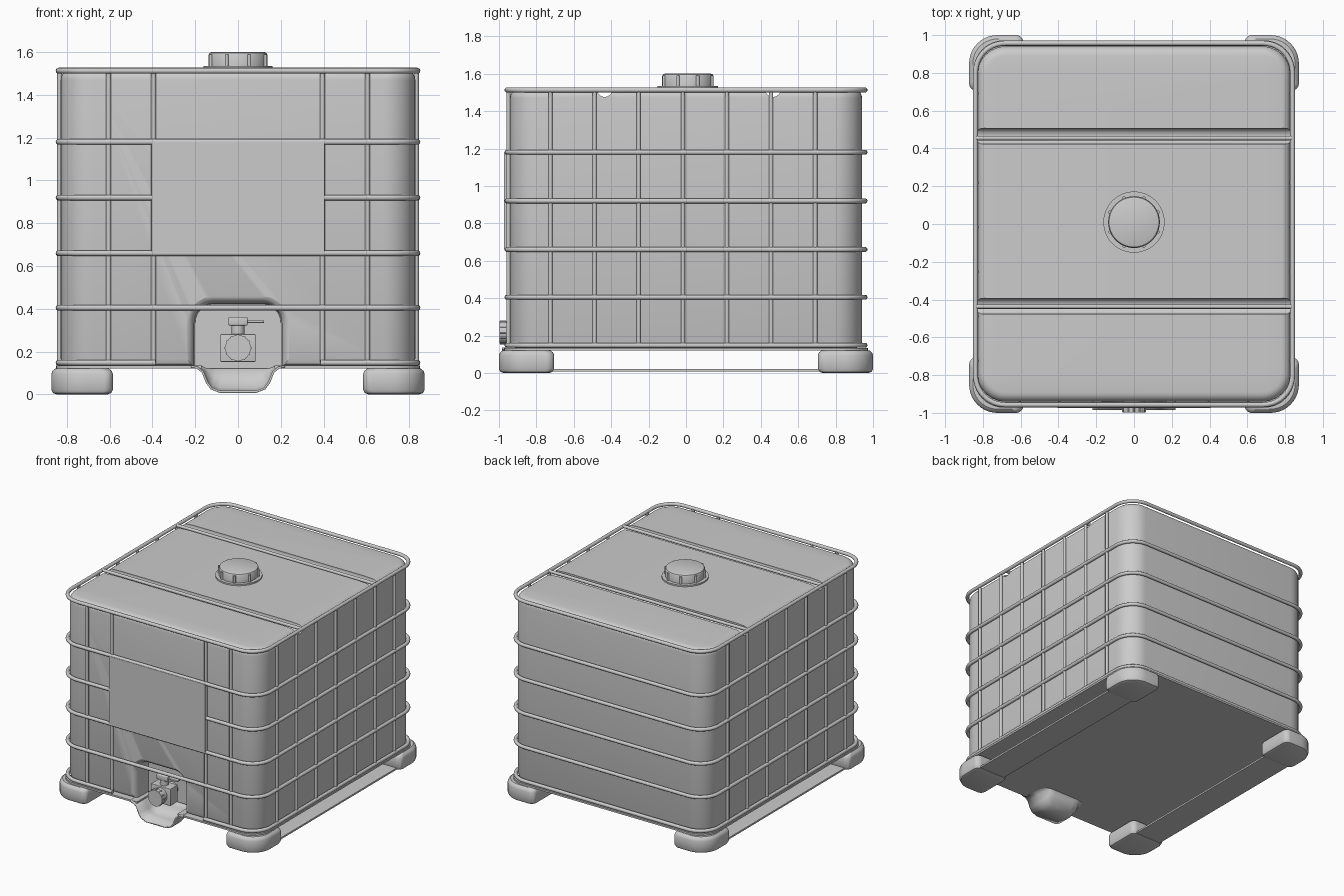
import bpy, bmesh, math
from mathutils import Matrix, Vector

if "Cube" in bpy.data.objects:
    bpy.data.objects.remove(bpy.data.objects["Cube"])


def finish(name, bm, angle=35):
    bmesh.ops.recalc_face_normals(bm, faces=bm.faces)
    me = bpy.data.meshes.new(name)
    bm.to_mesh(me)
    bm.free()
    ob = bpy.data.objects.new(name, me)
    bpy.context.collection.objects.link(ob)
    bpy.ops.object.select_all(action='DESELECT')
    ob.select_set(True)
    bpy.context.view_layer.objects.active = ob
    bpy.ops.object.shade_smooth_by_angle(angle=math.radians(angle))
    return ob


def rounded(x0, x1, y0, y1, radii, n=10):
    """Rounded rectangle; radii for corners ++, -+, --, +-."""
    pts = []
    for k, (cx, cy, sx, sy) in enumerate([(x1, y1, -1, -1), (x0, y1, 1, -1), (x0, y0, 1, 1), (x1, y0, -1, 1)]):
        r = radii[k]
        for i in range(n + 1):
            a = math.pi / 2 * (k + i / n)
            pts.append((cx + sx * r + r * math.cos(a), cy + sy * r + r * math.sin(a)))
    return pts


def rect(hx, hy, r, n=10):
    return rounded(-hx, hx, -hy, hy, [r] * 4, n)


def loft(name, rings, caps=True, closed=True, angle=35):
    bm = bmesh.new()
    rows = [[bm.verts.new(p) for p in ring] for ring in rings]
    n = len(rows[0])
    for a, b in zip(rows, rows[1:]):
        for i in range(n if closed else n - 1):
            j = (i + 1) % n
            bm.faces.new((a[i], a[j], b[j], b[i]))
    if caps:
        bm.faces.new(rows[0][::-1])
        bm.faces.new(rows[-1])
    return finish(name, bm, angle)


def box(name, x, y, z, bevel=0):
    bm = bmesh.new()
    bmesh.ops.create_cube(bm, size=1)
    for v in bm.verts:
        v.co = Vector([c[0] + (t + .5) * (c[1] - c[0]) for c, t in zip((x, y, z), v.co)])
    if bevel:
        bmesh.ops.bevel(bm, geom=bm.edges[:], offset=bevel, segments=3, profile=.5, affect='EDGES')
    return finish(name, bm)


def cyl(name, a, b, r, n=32):
    a, b = Vector(a), Vector(b)
    bm = bmesh.new()
    d = b - a
    m = Matrix.Translation((a + b) / 2) @ d.to_track_quat('Z', 'Y').to_matrix().to_4x4()
    bmesh.ops.create_cone(bm, cap_ends=True, segments=n, radius1=r, radius2=r, depth=d.length, matrix=m)
    return finish(name, bm)


def tube(name, pts, r, cyclic=False):
    cu = bpy.data.curves.new(name, 'CURVE')
    cu.dimensions = '3D'
    cu.bevel_depth, cu.bevel_resolution, cu.use_fill_caps = r, 3, True
    sp = cu.splines.new('POLY')
    sp.points.add(len(pts) - 1)
    for p, c in zip(sp.points, pts):
        p.co = (*c, 1)
    sp.use_cyclic_u = cyclic
    ob = bpy.data.objects.new(name, cu)
    bpy.context.collection.objects.link(ob)
    bpy.ops.object.select_all(action='DESELECT')
    ob.select_set(True)
    bpy.context.view_layer.objects.active = ob
    bpy.ops.object.convert(target='MESH')
    bpy.ops.object.shade_smooth_by_angle(angle=math.radians(50))


def cut(ob, cutters):
    bpy.context.view_layer.objects.active = ob
    for c in cutters:
        m = ob.modifiers.new('cut', 'BOOLEAN')
        m.operation, m.object, m.solver = 'DIFFERENCE', c, 'EXACT'
        bpy.ops.object.modifier_apply(modifier=m.name)
        bpy.data.objects.remove(c)
    bpy.ops.object.select_all(action='DESELECT')
    ob.select_set(True)
    bpy.ops.object.shade_smooth_by_angle(angle=math.radians(35))


# Tank body with softly rounded top and bottom rims
levels = [(.03, .133), (.008, .142), (0, .165), (0, 1.47)]
levels += [(.05 * (1 - math.cos(a)), 1.47 + .05 * math.sin(a)) for a in [math.pi / 2 * i / 6 for i in range(1, 7)]]
levels += [(.12, 1.524)]
tank = loft('tank', [[(x, y, z) for x, y in rect(.829 - d, .941 - d, .15 - d)] for d, z in levels])

# Top grooves and flared valve recess cut from the tank
cuts = [cyl('groove_cutter', (-1, y, 1.518), (1, y, 1.518), .042) for y in (.465, -.435)]
flare = [(-1.0, .035), (-.942, .035), (-.936, .02), (-.922, .008), (-.90, 0), (-.79, -.005)]
cuts.append(loft('recess_cutter', [[(x, y, z) for x, z in rounded(-.205 - g, .205 + g, .05, .425 + g,
            [.09 + g, .09 + g, .01, .01])] for y, g in flare]))
cut(tank, cuts)

# Pallet deck with opening over the drip trough
deck = loft('pallet_deck', [[(x, y, z) for x, y in rect(.85, .972, .16)] for z in (.121, .134)])
cut(deck, [box('deck_cutter', (-.17, .17), (-1.1, -.79), (0, .3))])

# Drip trough under the valve
half = [(.22, .131), (.19, .125), (.165, .105), (.145, .055), (.125, .028), (.085, .012)]
prof = [(-x, z) for x, z in half] + [(x, z) for x, z in reversed(half)]
rows = [(-.985, 1, 1), (-.87, 1, 1), (-.82, .88, .97), (-.785, .5, .9), (-.77, .05, .82)]
trough = loft('drip_trough', [[(x * w, y, .131 - (.131 - z) * d) for x, z in prof] for y, d, w in rows],
              caps=False, closed=False, angle=60)
s = trough.modifiers.new('thickness', 'SOLIDIFY')
s.thickness, s.offset = .01, 0
bpy.ops.object.modifier_apply(modifier=s.name)

# Corner feet and the low runners joining them
steps = [(.025, 0), (.008, .006), (0, .022), (0, .095), (.006, .11), (.02, .121)]
for sx in (-1, 1):
    for sy in (-1, 1):
        loft('foot', [[(sx * x, sy * y, z) for x, y in rounded(.585 + d, .873 - d, .705 + d, 1 - d,
             [.15 - d, .04, .04, .04])] for d, z in steps])
    box('runner', sorted((sx * .62, sx * .84)), (-.74, .74), (.008, .021))

# Cage: horizontal rails
RX, RY, RR = .839, .957, .0135
for z in (.405, .66, .92, 1.18, 1.513):
    tube('cage_rail', [(x, y, z) for x, y in rect(RX, RY, .155)], RR, True)
ring = rect(RX, RY, .155)
k = 33  # first point of the front right corner arc
tube('bottom_rail', [(.385, -RY, .148)] + [(x, y, .148) for x, y in ring[k:] + ring[:k]] + [(-.385, -RY, .148)], RR)

# Cage: vertical bars on both sides and the front
for sx in (-1, 1):
    for i in range(7):
        y = -.725 + i * .236
        tube('side_bar', [(sx * .834, y, .148), (sx * .834, y, 1.513)], .0115)
    for x in (.395, .605):
        tube('front_bar', [(sx * x, -.95, .148), (sx * x, -.95, 1.513)], .0115)

# Cage: bars over the top
for y in (.455, -.437):
    tube('top_bar', [(-RX, y, 1.516), (RX, y, 1.516)], .012)

# Front label plate
box('front_plate', (-.405, .405), (-.973, -.945), (.664, 1.18))

# Filling lid with flange and grip ribs
cy = .01
cyl('lid_flange', (0, cy, 1.515), (0, cy, 1.535), .162, 48)
lid = [(.137, 1.53), (.137, 1.588), (.132, 1.597), (.122, 1.601)]
loft('lid', [[(r * math.cos(a), cy + r * math.sin(a), z) for a in [math.tau * i / 48 for i in range(48)]]
             for r, z in lid])
for i in range(8):
    a = math.tau * (i + .5) / 8
    p = (.138 * math.cos(a), cy + .138 * math.sin(a))
    cyl('lid_rib', (*p, 1.535), (*p, 1.59), .009, 12)

# Outlet valve with cap, stem and lever
vz = .217
cyl('valve_pipe', (0, -.78, vz), (0, -.985, vz), .048)
box('valve_body', (-.082, .082), (-.93, -.84), (.152, .282), .004)
cyl('valve_collar', (0, -.925, vz), (0, -.955, vz), .055)
cyl('valve_cap', (0, -.96, vz), (0, -.998, vz), .06)
for i in range(12):
    a = math.tau * i / 12
    x, z = .059 * math.cos(a), vz + .059 * math.sin(a)
    cyl('cap_rib', (x, -.963, z), (x, -.994, z), .005, 8)
cyl('valve_stem', (0, -.885, .28), (0, -.885, .33), .03)
box('lever_hub', (-.045, .045), (-.92, -.85), (.322, .362), .006)
box('lever', (.02, .122), (-.903, -.867), (.334, .346), .003)
